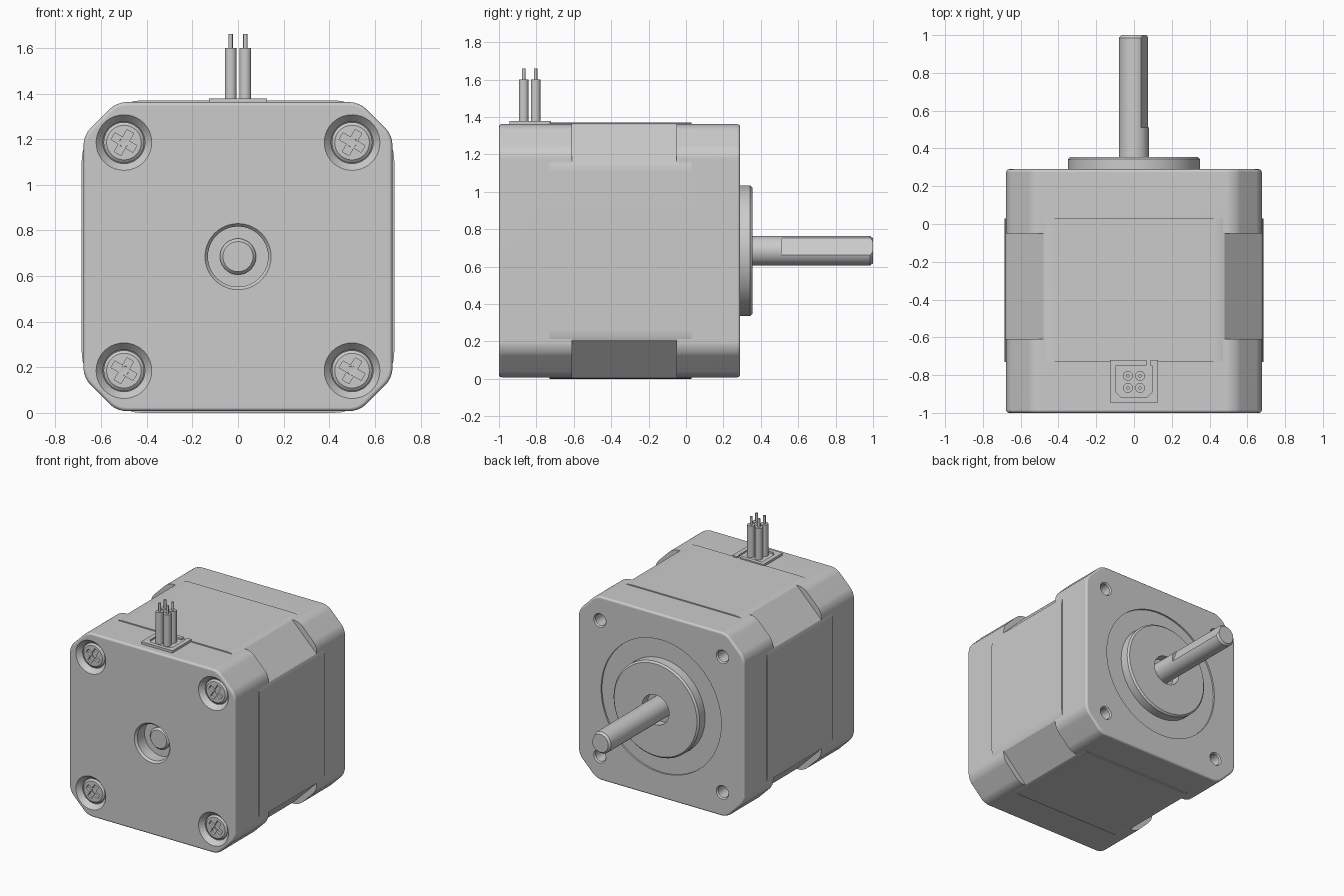
import bpy
import bmesh
from math import radians
from mathutils import Vector, Matrix

cube = bpy.data.objects.get("Cube")
if cube:
    bpy.data.objects.remove(cube, do_unlink=True)

CZ = 0.685      # height of the motor axis
HOLE = 0.5      # screw offset from the axis

grey = bpy.data.materials.new("metal_grey")
grey.use_nodes = True
grey.diffuse_color = (0.6, 0.6, 0.6, 1)
grey.node_tree.nodes["Principled BSDF"].inputs["Base Color"].default_value = (0.6, 0.6, 0.6, 1)


def finish_mesh(name, bm):
    bmesh.ops.recalc_face_normals(bm, faces=bm.faces)
    mesh = bpy.data.meshes.new(name)
    bm.to_mesh(mesh)
    bm.free()
    mesh.materials.append(grey)
    obj = bpy.data.objects.new(name, mesh)
    bpy.context.collection.objects.link(obj)
    return obj


def activate(obj):
    bpy.ops.object.select_all(action='DESELECT')
    obj.select_set(True)
    bpy.context.view_layer.objects.active = obj


def lathe(name, profile, center=(0, 0, CZ), axis=(0, 1, 0), steps=40):
    """Revolve (radius, distance along axis) points about an axis."""
    bm = bmesh.new()
    axis, center = Vector(axis), Vector(center)
    verts = [bm.verts.new(center + Vector((r, 0, 0)) + axis * t) for r, t in profile]
    edges = [bm.edges.new(pair) for pair in zip(verts, verts[1:])]
    bmesh.ops.spin(bm, geom=verts + edges, cent=center, axis=axis,
                   angle=radians(360), steps=steps)
    bmesh.ops.remove_doubles(bm, verts=bm.verts, dist=0.0001)
    return finish_mesh(name, bm)


def prism(points, lo, hi, vertical=False):
    """Extrude a 2D outline along y, or along z when vertical."""
    bm = bmesh.new()
    place = (lambda a, b: (a, b, lo)) if vertical else (lambda a, b: (a, lo, b + CZ))
    face = bm.faces.new([bm.verts.new(place(a, b)) for a, b in points])
    moved = bmesh.ops.extrude_face_region(bm, geom=[face])["geom"]
    step = Vector((0, 0, hi - lo)) if vertical else Vector((0, hi - lo, 0))
    bmesh.ops.translate(bm, vec=step, verts=[v for v in moved if isinstance(v, bmesh.types.BMVert)])
    return bm


def box(name, center, size, rotation=Matrix()):
    bm = bmesh.new()
    bmesh.ops.create_cube(bm, size=1, matrix=Matrix.Translation(center) @ rotation
                          @ Matrix.Diagonal((*size, 1)))
    return finish_mesh(name, bm)


def cut(obj, cutter):
    activate(obj)
    mod = obj.modifiers.new("cut", 'BOOLEAN')
    mod.operation = 'DIFFERENCE'
    mod.solver = 'EXACT'
    mod.object = cutter
    bpy.ops.object.modifier_apply(modifier=mod.name)
    bpy.data.objects.remove(cutter, do_unlink=True)


def smooth(obj, angle=32):
    activate(obj)
    bpy.ops.object.shade_smooth_by_angle(angle=radians(angle))
    mod = obj.modifiers.new("flat_faces", 'WEIGHTED_NORMAL')
    mod.keep_sharp = True


def around(corner):
    """Turn a corner's points through four quarter turns."""
    result = []
    for _ in range(4):
        result += corner
        corner = [(-b, a) for a, b in corner]
    return result


corners = [(sx * HOLE, 0, CZ + sz * HOLE) for sx in (-1, 1) for sz in (-1, 1)]


def end_cap(name, lo, hi, outer):
    """Chamfered square block with softened corners and outer rim."""
    half, leg = 0.677, 0.145
    bm = prism(around([(half, half - leg), (half - leg, half)]), lo, hi)
    long_edges = [e for e in bm.edges if abs(e.verts[0].co.y - e.verts[1].co.y) > 0.1]
    bmesh.ops.bevel(bm, geom=long_edges, offset=0.04, segments=4, profile=0.5, affect='EDGES')
    rim = [e for e in bm.edges if all(abs(v.co.y - outer) < 0.001 for v in e.verts)]
    bmesh.ops.bevel(bm, geom=rim, offset=0.016, segments=3, profile=0.5, affect='EDGES')
    return finish_mesh(name, bm)


# Stator: slightly proud sides and deeper corner cuts
side = [(0.685, 0.42), (0.682, 0.455), (0.675, 0.478)]
stator = finish_mesh("stator", prism(around(side + [(b, a) for a, b in reversed(side)]), -0.73, 0.03))
smooth(stator, 20)

# Screw-side cap with a shaft recess and four countersunk holes
front_cap = end_cap("front_cap", -1, -0.61, -1)
cut(front_cap, lathe("recess_cutter", [(0, -1.05), (0.145, -1.05), (0.145, -1), (0.132, -0.985),
                                       (0.132, -0.9), (0, -0.9)]))
for c in corners:
    cut(front_cap, lathe("screw_cutter", [(0, -1.05), (0.122, -1.05), (0.122, -1),
                                          (0.092, -0.965), (0.092, -0.95), (0, -0.95)], c))
smooth(front_cap)

# Shaft-side cap with a shallow round recess and mounting holes
back_cap = end_cap("back_cap", -0.05, 0.29, 0.29)
cut(back_cap, lathe("face_cutter", [(0, 0.278), (0.49, 0.278), (0.49, 0.4), (0, 0.4)], steps=64))
for c in corners:
    cut(back_cap, lathe("mount_cutter", [(0, 0.12), (0.042, 0.12), (0.042, 0.28), (0.05, 0.29),
                                         (0.05, 0.4), (0, 0.4)], c, steps=28))
smooth(back_cap)

# Raised pilot ring around the shaft
smooth(lathe("pilot_ring", [(0, 0.26), (0.35, 0.26), (0.35, 0.343), (0.338, 0.355),
                            (0.11, 0.355), (0.11, 0.29), (0, 0.29)], steps=64))

# Shaft with chamfered ends and a flat along its free end
shaft = lathe("shaft", [(0, -0.925), (0.066, -0.925), (0.079, -0.91), (0.079, 0.985),
                        (0.066, 1), (0, 1)], steps=48)
turn = Matrix.Rotation(radians(-22), 4, 'Y')
cut(shaft, box("flat_cutter", Vector((0, 0.81, CZ)) + turn @ Vector((0.161, 0, 0)), (0.2, 0.6, 0.4), turn))
smooth(shaft)

# Screw heads with cross recesses
for i, c in enumerate(corners):
    head = lathe(f"screw_head_{i + 1}", [(0, -0.976), (0.076, -0.974), (0.089, -0.964),
                                         (0.089, -0.94), (0, -0.94)], c)
    for angle in (30, 120):
        cut(head, box("slot_cutter", Vector(c) + Vector((0, -0.975, 0)), (0.112, 0.036, 0.034),
                      Matrix.Rotation(radians(angle), 4, 'Y')))
    cut(head, lathe("bit_cutter", [(0, -1), (0.024, -1), (0.02, -0.952), (0, -0.95)], c, steps=20))
    smooth(head)

# Connector frame with a shaped socket and key slot
frame = box("connector_frame", (0, -0.833, 1.365), (0.254, 0.224, 0.028))
socket = [(-0.095, -0.75), (-0.095, -0.89), (-0.07, -0.915), (0.07, -0.915), (0.095, -0.89), (0.095, -0.75)]
cut(frame, finish_mesh("socket_cutter", prism(socket, 1.367, 1.45, True)))
cut(frame, box("key_cutter", (0.077, -0.74, 1.407), (0.022, 0.05, 0.08)))

# Four connector wires with bare cores
for x in (-0.032, 0.032):
    for y in (-0.868, -0.804):
        side_name = "left" if x > 0 else "right"
        row = "front" if y < -0.84 else "rear"
        smooth(lathe(f"wire_{row}_{side_name}", [(0, 1.355), (0.026, 1.355), (0.026, 1.6), (0.009, 1.6),
                                                 (0.009, 1.66), (0, 1.66)], (x, y, 0), (0, 0, 1), 20))
